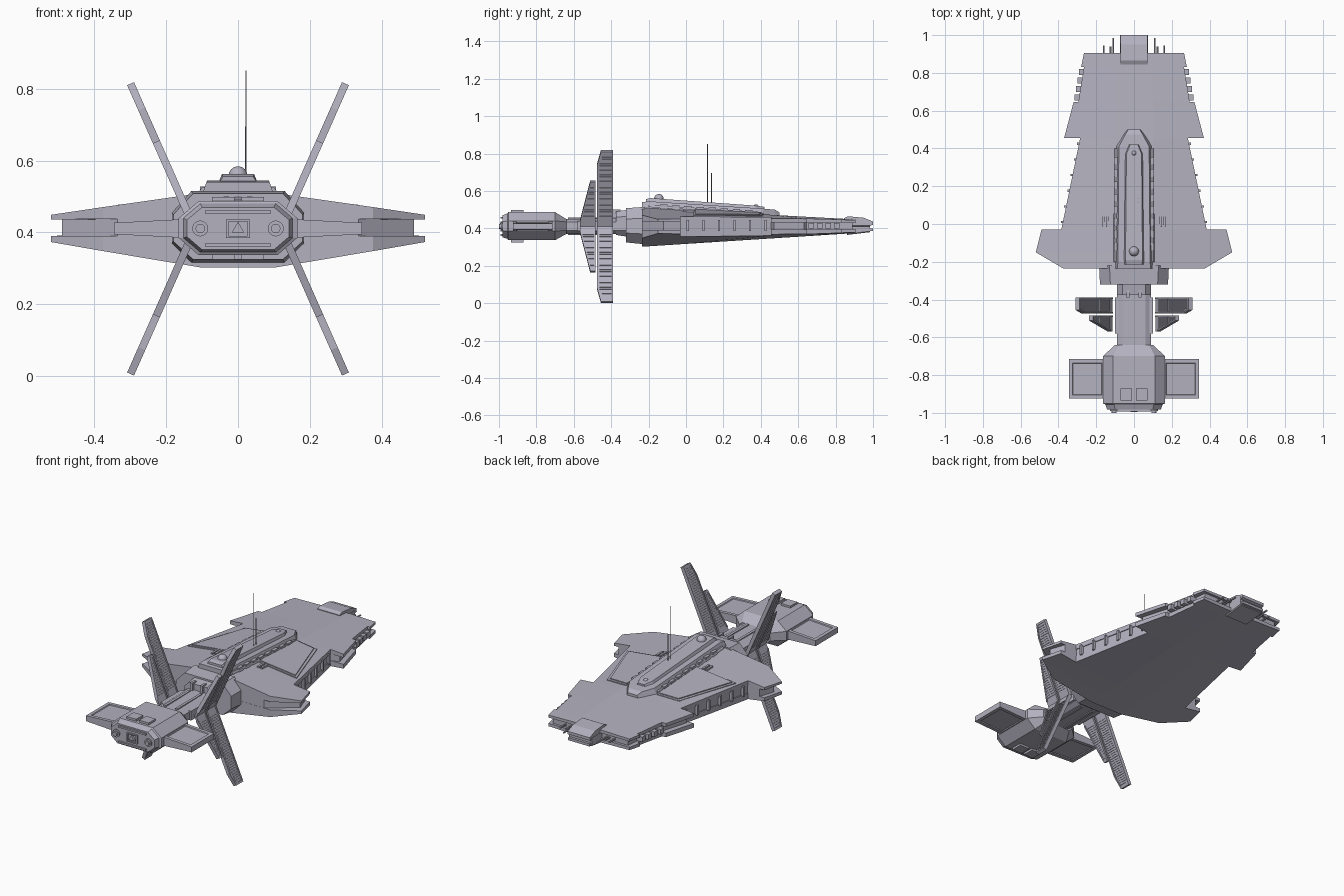
import bpy, bmesh, math
from mathutils import Vector, Matrix

if "Cube" in bpy.data.objects:
    bpy.data.objects.remove(bpy.data.objects["Cube"])

grey = bpy.data.materials.new("hull_grey")
grey.use_nodes = True
grey.diffuse_color = (0.45, 0.44, 0.52, 1)
grey.node_tree.nodes["Principled BSDF"].inputs["Base Color"].default_value = grey.diffuse_color


def finish(name, bm):
    bmesh.ops.remove_doubles(bm, verts=bm.verts, dist=0.0002)
    bmesh.ops.recalc_face_normals(bm, faces=bm.faces)
    me = bpy.data.meshes.new(name)
    bm.to_mesh(me)
    bm.free()
    me.materials.append(grey)
    ob = bpy.data.objects.new(name, me)
    bpy.context.collection.objects.link(ob)
    return ob


def loft(bm, rings):
    """Skin a list of equal-length closed rings and cap both ends."""
    rows = [[bm.verts.new(p) for p in ring] for ring in rings]
    n = len(rows[0])
    for a, b in zip(rows, rows[1:]):
        for i in range(n):
            j = (i + 1) % n
            bm.faces.new((a[i], a[j], b[j], b[i]))
    bm.faces.new(rows[0])
    bm.faces.new(rows[-1])


def add_box(bm, x, y, z, mat=None):
    m = Matrix.Translation((sum(x) / 2, sum(y) / 2, sum(z) / 2)) @ Matrix.Diagonal(
        (x[1] - x[0], y[1] - y[0], z[1] - z[0], 1))
    bmesh.ops.create_cube(bm, size=1, matrix=(mat @ m) if mat else m)


def boxes(name, items, mirror=True):
    bm = bmesh.new()
    for x, y, z in items:
        add_box(bm, x, y, z)
        if mirror:
            add_box(bm, (-x[1], -x[0]), y, z)
    return finish(name, bm)


def octagon(y, wide, top, z0, z1, z2, z3):
    return [(-top, y, z0), (top, y, z0), (wide, y, z1), (wide, y, z2),
            (top, y, z3), (-top, y, z3), (-wide, y, z2), (-wide, y, z1)]


def body(name, *sections):
    bm = bmesh.new()
    loft(bm, [octagon(*s) for s in sections])
    return finish(name, bm)


# Main hull: two sloped shells around a recessed core
def progress(y):
    return (y + 0.235) / 1.14


def top_z(x, y):
    t = progress(y)
    return 0.51 - 0.062 * t - max(0, x - 0.1) * 0.143 * (1 - 0.85 * t)


def low_z(x, y):
    t = progress(y)
    return 0.302 + 0.073 * t + max(0, x - 0.1) * 0.167 * (1 - 0.85 * t)


def gap_hi(x, y):
    return 0.437 - 0.007 * progress(y)


def gap_lo(x, y):
    return 0.39 + 0.006 * progress(y)


outline = [(-0.235, 0.375), (-0.15, 0.52), (-0.03, 0.49), (-0.03, 0.385), (0.455, 0.285),
           (0.455, 0.37), (0.645, 0.32), (0.645, 0.295), (0.83, 0.265), (0.83, 0.28), (0.905, 0.265)]


def shell(name, edge, lower, upper):
    bm = bmesh.new()
    rings = []
    for y, e in edge:
        xs = (-e, -0.1, 0.1, e)
        rings.append([(x, y, lower(abs(x), y)) for x in xs]
                     + [(x, y, upper(abs(x), y)) for x in reversed(xs)])
    loft(bm, rings)
    bmesh.ops.dissolve_degenerate(bm, edges=bm.edges, dist=0.0002)
    return finish(name, bm)


shell("upper_hull", outline, gap_hi, top_z)
shell("lower_hull", outline, low_z, gap_lo)
core = [(-0.234, 0.335), (-0.12, 0.49), (-0.03, 0.46), (-0.03, 0.38), (0.455, 0.28),
        (0.47, 0.335), (0.63, 0.29), (0.645, 0.27), (0.89, 0.245)]
shell("hull_core", core, lambda x, y: gap_lo(x, y) - 0.004, lambda x, y: gap_hi(x, y) + 0.004)

# Ribs along the flank and small stacked blocks on the rear edges
ribs = []
for i in range(6):
    y = 0.01 + i * 0.083
    x = 0.379 - 0.206 * y
    ribs.append(((x - 0.015, x + 0.01), (y - 0.006, y + 0.006), (0.385, 0.445)))
boxes("flank_ribs", ribs)
boxes("edge_blocks", [((0.25, 0.314 - 0.008 * i), (0.655 + 0.045 * i, 0.685 + 0.045 * i), (0.4, 0.43))
                      for i in range(4)])

# Raised wing panels that follow the upper hull
bm = bmesh.new()
for s in (-1, 1):
    for inset, h in ((0, 0.004), (0.012, 0.009)):
        pts = [(0.1, 0.415 - inset), (0.235 - inset, 0.4 - inset),
               (0.355 - 1.4 * inset, 0.04 + inset), (0.1, 0.04 + inset)]
        loft(bm, [[(s * x, y, top_z(x, y) + d) for x, y in pts] for d in (-0.006, h)])
finish("wing_panels", bm)
boxes("panel_hinges", [((x, x + 0.012), (-0.015, 0.045), (0.47, top_z(x, 0) + 0.008))
                       for x in (0.135, 0.155)])


# Dorsal ridge, spine and rails
def trapezoid(y, base, top, z0, z1):
    return [(-base, y, z0), (base, y, z0), (top, y, z1), (-top, y, z1)]


def ridge(name, *sections):
    bm = bmesh.new()
    loft(bm, [trapezoid(*s) for s in sections])
    return finish(name, bm)


ridge("dorsal_ridge", (-0.235, 0.105, 0.088, 0.49, 0.54), (-0.2, 0.105, 0.085, 0.49, 0.545),
      (0.41, 0.105, 0.08, 0.45, 0.506), (0.475, 0.06, 0.045, 0.45, 0.5), (0.5, 0.04, 0.03, 0.45, 0.485))
ridge("dorsal_spine", (-0.215, 0.058, 0.042, 0.53, 0.556), (-0.19, 0.058, 0.045, 0.53, 0.562),
      (0.37, 0.052, 0.04, 0.495, 0.522), (0.42, 0.03, 0.02, 0.495, 0.515))
bm = bmesh.new()
for s in (-1, 1):
    loft(bm, [[(s * x, y, z + dz) for x, dz in ((0.094, 0), (0.108, 0), (0.1, 0.012), (0.09, 0.012))]
              for y, z in ((-0.2, 0.514), (0.4, 0.476))])
    for i in range(8):
        y = -0.14 + i * 0.065
        add_box(bm, (s * 0.097 - 0.009, s * 0.097 + 0.009), (y, y + 0.04), (0.48, 0.531 - 0.062 * (y + 0.2)))
finish("ridge_rails", bm)
boxes("spine_hatches", [((-0.022, 0.022), (y, y + 0.07), (0.5, 0.557 - 0.07 * (y + 0.2)))
                        for y in (-0.08, 0.03, 0.14, 0.25)], False)


# Sensor domes and antennas
def dome(name, y, z, r):
    bm = bmesh.new()
    bmesh.ops.create_uvsphere(bm, u_segments=20, v_segments=12, radius=r,
                              matrix=Matrix.Translation((0, y, z)))
    ob = finish(name, bm)
    ob.data.polygons.foreach_set("use_smooth", [True] * len(ob.data.polygons))


dome("sensor_dome", -0.145, 0.558, 0.026)
dome("small_dome", 0.375, 0.516, 0.013)


def rod(name, p, q, r, sides=8):
    p, q = Vector(p), Vector(q)
    bm = bmesh.new()
    m = Matrix.Translation((p + q) / 2) @ (q - p).to_track_quat("Z", "Y").to_matrix().to_4x4()
    bmesh.ops.create_cone(bm, cap_ends=True, segments=sides, radius1=r, radius2=r,
                          depth=(q - p).length, matrix=m)
    return finish(name, bm)


rod("tall_antenna", (0.022, 0.115, 0.52), (0.022, 0.115, 0.85), 0.0015)
rod("short_antenna", (0.022, 0.137, 0.52), (0.022, 0.137, 0.695), 0.002)

# Stern block and rear guns
ridge("stern_block", (0.845, 0.075, 0.072, 0.4, 0.455), (0.865, 0.075, 0.072, 0.4, 0.465),
      (0.95, 0.075, 0.072, 0.4, 0.457), (1.0, 0.075, 0.072, 0.42, 0.437))
body("stern_keel", (0.86, 0.075, 0.07, 0.365, 0.37, 0.43, 0.43), (0.985, 0.075, 0.07, 0.38, 0.385, 0.43, 0.43))
boxes("stern_lips", [((-0.07, 0.07), (0.98, 1.0), (0.385, 0.4))], False)
for s in (-1, 1):
    for x, end in ((0.11, 0.985), (0.125, 0.94), (0.16, 0.945)):
        rod("rear_gun", (s * x, 0.86, 0.412), (s * x, end, 0.412), 0.005)

# Collar and neck
body("collar", (-0.32, 0.18, 0.125, 0.325, 0.375, 0.45, 0.508), (-0.22, 0.185, 0.13, 0.315, 0.37, 0.455, 0.515))
body("neck_step", (-0.375, 0.09, 0.06, 0.365, 0.39, 0.46, 0.49), (-0.31, 0.09, 0.06, 0.355, 0.39, 0.465, 0.5))
body("neck", (-0.66, 0.09, 0.06, 0.37, 0.39, 0.435, 0.45), (-0.36, 0.09, 0.06, 0.37, 0.39, 0.435, 0.455))
boxes("neck_fittings", [((0.025, 0.04), (-0.39, -0.35), (0.44, 0.5)), ((0.08, 0.1), (-0.58, -0.39), (0.385, 0.44)),
                        ((0.03, 0.045), (-0.63, -0.4), (0.365, 0.458))])

# Head
body("head", (-0.64, 0.1, 0.08, 0.37, 0.39, 0.435, 0.45), (-0.7, 0.165, 0.11, 0.337, 0.385, 0.44, 0.487),
     (-0.95, 0.165, 0.11, 0.337, 0.385, 0.44, 0.487), (-0.955, 0.152, 0.105, 0.345, 0.385, 0.44, 0.48),
     (-0.982, 0.142, 0.1, 0.352, 0.388, 0.435, 0.47))
boxes("head_hatches", [((0.01, 0.072), (-0.935, -0.87), (0.48, 0.499)),
                       ((0.01, 0.072), (-0.935, -0.87), (0.325, 0.345))])
boxes("face_bars", [((-0.09, 0.09), (-0.992, -0.97), (z, z + 0.01)) for z in (0.36, 0.452)], False)
boxes("face_frame", [((0.027, 0.034), (-0.992, -0.97), (0.384, 0.436)), ((0, 0.034), (-0.992, -0.97), (0.384, 0.39)),
                     ((0, 0.034), (-0.992, -0.97), (0.43, 0.436))])
rod("face_sensor", (0, -0.97, 0.41), (0, -0.995, 0.41), 0.02, 3)
for s in (-1, 1):
    rod("face_port", (s * 0.105, -0.97, 0.411), (s * 0.105, -0.99, 0.411), 0.022, 20)
    rod("face_nozzle", (s * 0.105, -0.98, 0.411), (s * 0.105, -1.0, 0.411), 0.013, 20)

# Head wings with sunken panels
bm = bmesh.new()
for s in (-1, 1):
    loft(bm, [[(s * x, y, 0.411 + d * t) for y, d in ((-0.925, -1), (-0.715, -1), (-0.715, 1), (-0.925, 1))]
              for x, t in ((0.15, 0.026), (0.345, 0.016))])
bmesh.ops.recalc_face_normals(bm, faces=bm.faces)
flat = [f for f in bm.faces if abs(f.normal.z) > 0.9]
bmesh.ops.inset_individual(bm, faces=flat, thickness=0.028, depth=0)
bmesh.ops.inset_individual(bm, faces=flat, thickness=0.004, depth=-0.005)
finish("head_wings", bm)

# Four pairs of diagonal radiator fins with slatted faces
big = [(0, -0.39), (0.442, -0.39), (0.442, -0.455), (0.365, -0.475), (0, -0.475)]
small = [(0, -0.485), (0.265, -0.485), (0.265, -0.512), (0.03, -0.568), (0, -0.568)]
for sx in (-1, 1):
    for sz in (-1, 1):
        along = Vector((0.405 * sx, 0, 0.914 * sz))
        side = Vector((0.914 * sx, 0, -0.405 * sz))
        origin = Vector((0.12 * sx, 0, 0.41))
        mat = Matrix((along, (0, 1, 0), side)).transposed().to_4x4()
        mat.translation = origin
        for name, pts in (("main_fin", big), ("fore_fin", small)):
            bm = bmesh.new()
            loft(bm, [[mat @ Vector((s, y, h)) for s, y in pts] for h in (-0.006, 0.006)])
            back = pts[0][1]
            count = 30 if pts is big else 17
            for i in range(count):
                s = 0.045 + i * 0.0128
                front = -0.463 if pts is big else -0.568 + (s - 0.03) * 0.238 + 0.008
                if pts is big and s > 0.37:
                    front = -0.45
                add_box(bm, (s, s + 0.006), (front, back - 0.008), (-0.0095, 0.0095), mat)
            add_box(bm, (0, pts[1][0]), (back - 0.008, back), (-0.0105, 0.0105), mat)
            add_box(bm, (pts[1][0] - 0.012, pts[1][0]), (pts[2][1], back), (-0.0105, 0.0105), mat)
            edge = pts[2:4]
            loft(bm, [[mat @ Vector((s, y + d, h)) for d, h in ((0, -0.0105), (0.008, -0.0105),
                                                               (0.008, 0.0105), (0, 0.0105))] for s, y in edge])
            if pts is big:
                add_box(bm, (0, 0.365), (-0.475, -0.467), (-0.0105, 0.0105), mat)
            finish(name, bm)
